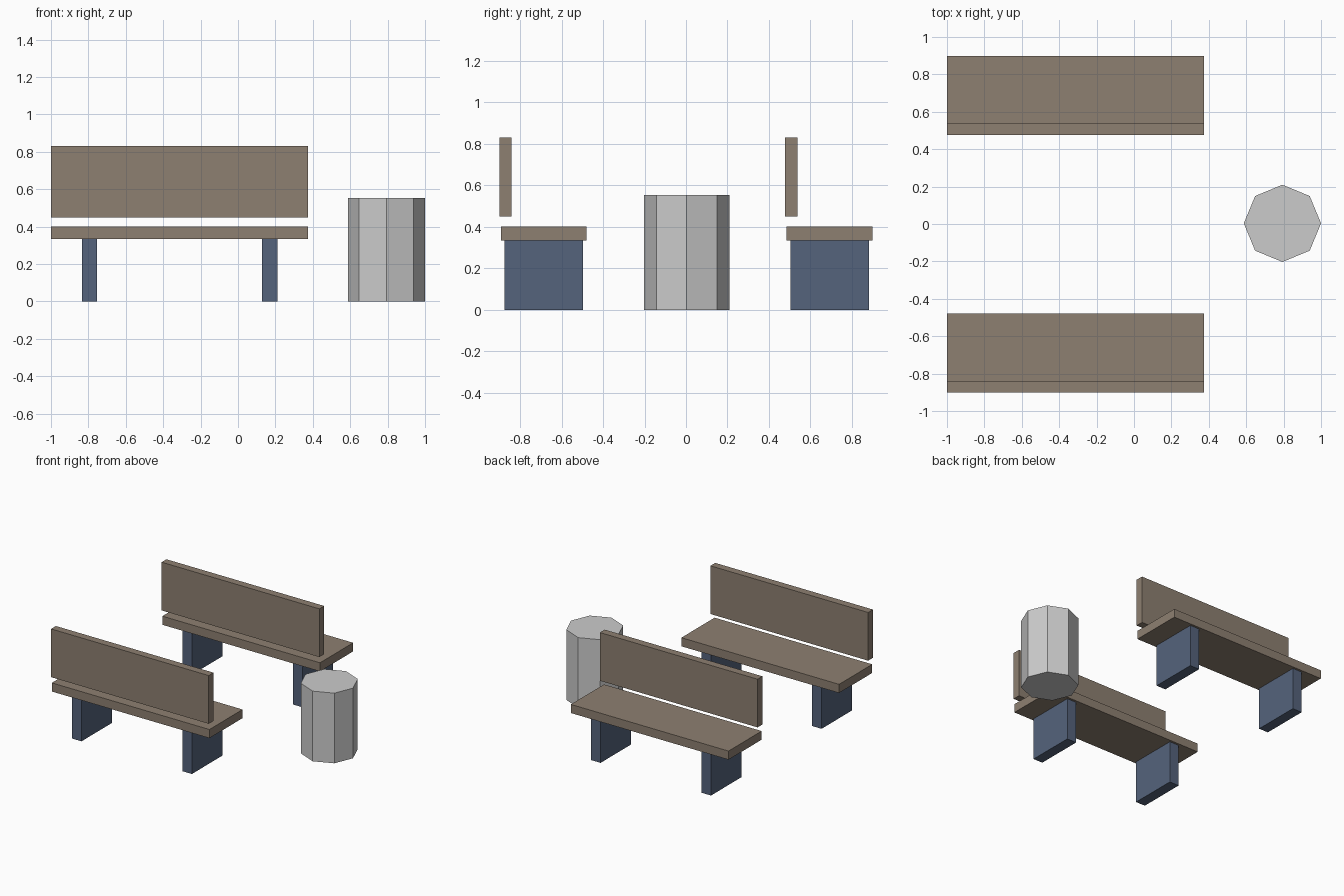
import bpy

if "Cube" in bpy.data.objects:
    bpy.data.objects.remove(bpy.data.objects["Cube"])


def material(name, color):
    m = bpy.data.materials.new(name)
    m.diffuse_color = color
    m.use_nodes = True
    m.node_tree.nodes["Principled BSDF"].inputs["Base Color"].default_value = m.diffuse_color
    return m


wood = material("wood", (0.27, 0.215, 0.165, 1))
steel = material("steel", (0.09, 0.125, 0.2, 1))


def box(name, center, size, mat):
    bpy.ops.mesh.primitive_cube_add(size=1, location=center)
    ob = bpy.context.object
    ob.name = name
    ob.scale = size
    bpy.ops.object.transform_apply(location=False, rotation=False, scale=True)
    ob.data.materials.append(mat)
    return ob


MID_X = -0.3125   # bench centre along x
MID_Y = 0.0035    # centre line between the benches
LENGTH = 1.375

# Two identical benches, both facing +y
for row, offset in (("front", -0.6885), ("rear", 0.6885)):
    y = MID_Y + offset
    box(row + "_bench_seat", (MID_X, y, 0.3675), (LENGTH, 0.413, 0.068), wood)
    box(row + "_bench_backrest", (MID_X, y - 0.185, 0.64), (LENGTH, 0.06, 0.38), wood)
    # Slab legs
    for side, s in (("left", -1), ("right", 1)):
        box(f"{row}_bench_{side}_leg", (MID_X + s * 0.4815, y, 0.167),
            (0.082, 0.378, 0.334), steel)

# Eight-sided litter bin
bpy.ops.mesh.primitive_cylinder_add(vertices=8, radius=0.2065, depth=0.553,
                                    location=(0.7935, MID_Y, 0.2765))
bpy.context.object.name = "litter_bin"
